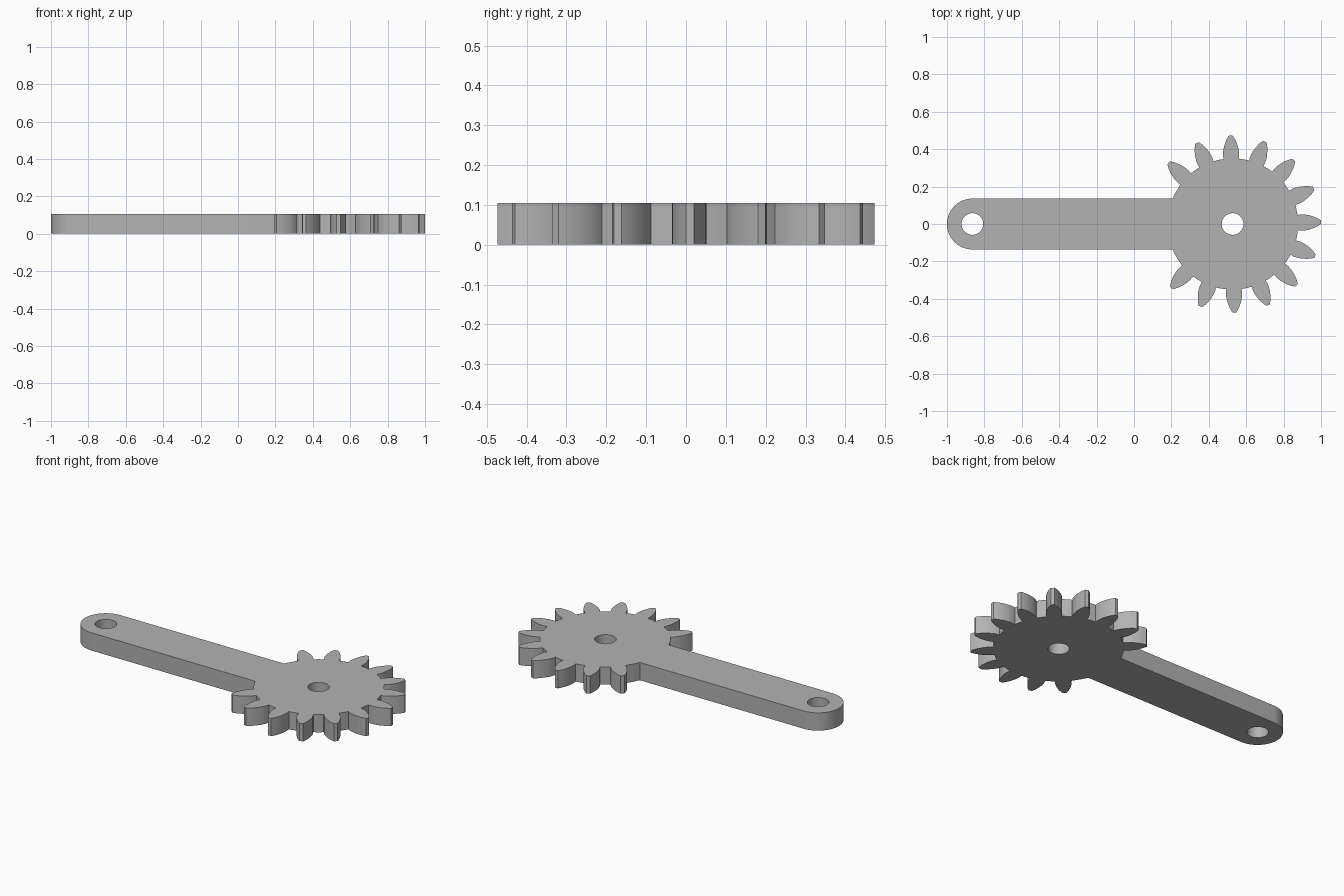
import bpy
import bmesh
from math import sin, cos, asin, atan2, pi, radians, hypot

if "Cube" in bpy.data.objects:
    bpy.data.objects.remove(bpy.data.objects["Cube"], do_unlink=True)

THICK = 0.105
GEAR_X, PIVOT_X = 0.527, -0.864
HUB_R, ARM_R, HOLE_R = 0.348, 0.136, 0.058
PITCH, OFFSET = radians(22.5), radians(1.2)
# Tooth half profile: radius, half width
TOOTH = [(HUB_R, 0.041), (0.37, 0.0435), (0.39, 0.042), (0.41, 0.038),
         (0.43, 0.032), (0.452, 0.023), (0.473, 0.010)]


def arc(cx, r, a0, a1, n):
    return [(cx + r * cos(a0 + (a1 - a0) * i / n), r * sin(a0 + (a1 - a0) * i / n))
            for i in range(n + 1)]


def tooth(angle):
    side = [(r, -w) for r, w in TOOTH] + [(r, w) for r, w in reversed(TOOTH)]
    return [(GEAR_X + u * cos(angle) - v * sin(angle),
             u * sin(angle) + v * cos(angle)) for u, v in side]


def outline():
    # Rounded arm end, then the hub with its teeth, counter-clockwise
    pts = arc(PIVOT_X, ARM_R, pi / 2, 3 * pi / 2, 32)
    half = atan2(TOOTH[0][1], HUB_R)
    base_r = hypot(*TOOTH[0])
    last = -pi + asin(ARM_R / HUB_R)
    end = -last
    for k in range(-6, 7):
        a = OFFSET + k * PITCH
        gap = arc(GEAR_X, base_r if k > -6 else HUB_R, last, a - half, 4)
        pts += gap[:-1] if k == -6 else gap[1:-1]
        pts += tooth(a)
        last = a + half
    return pts + arc(GEAR_X, HUB_R, last, end, 4)[1:]


# Flat profile with two bores, extruded to thickness
curve = bpy.data.curves.new("geared_arm_profile", "CURVE")
curve.dimensions = "2D"
curve.fill_mode = "BOTH"
curve.extrude = THICK / 2
loops = [outline()] + [arc(x, HOLE_R, 0, 2 * pi, 40)[:-1] for x in (GEAR_X, PIVOT_X)]
for pts in loops:
    spline = curve.splines.new("POLY")
    spline.points.add(len(pts) - 1)
    for p, (x, y) in zip(spline.points, pts):
        p.co = (x, y, 0, 1)
    spline.use_cyclic_u = True
helper = bpy.data.objects.new("profile_helper", curve)
bpy.context.collection.objects.link(helper)
bpy.context.view_layer.update()
mesh = bpy.data.meshes.new_from_object(helper.evaluated_get(
    bpy.context.evaluated_depsgraph_get()))
bpy.data.objects.remove(helper, do_unlink=True)

# Weld the caps to the walls and stand the part on the floor
bm = bmesh.new()
bm.from_mesh(mesh)
bmesh.ops.remove_doubles(bm, verts=bm.verts, dist=0.0002)
bmesh.ops.translate(bm, verts=bm.verts, vec=(0, 0, THICK / 2))
bmesh.ops.recalc_face_normals(bm, faces=bm.faces)
bm.to_mesh(mesh)
bm.free()

# Grey metal
grey = bpy.data.materials.new("grey_metal")
grey.use_nodes = True
color = (0.45, 0.45, 0.45, 1)
grey.diffuse_color = color
grey.node_tree.nodes["Principled BSDF"].inputs["Base Color"].default_value = color
mesh.materials.clear()
mesh.materials.append(grey)

arm = bpy.data.objects.new("geared_arm", mesh)
bpy.context.collection.objects.link(arm)
bpy.ops.object.select_all(action="DESELECT")
arm.select_set(True)
bpy.context.view_layer.objects.active = arm
bpy.ops.object.shade_smooth_by_angle(angle=radians(30))
